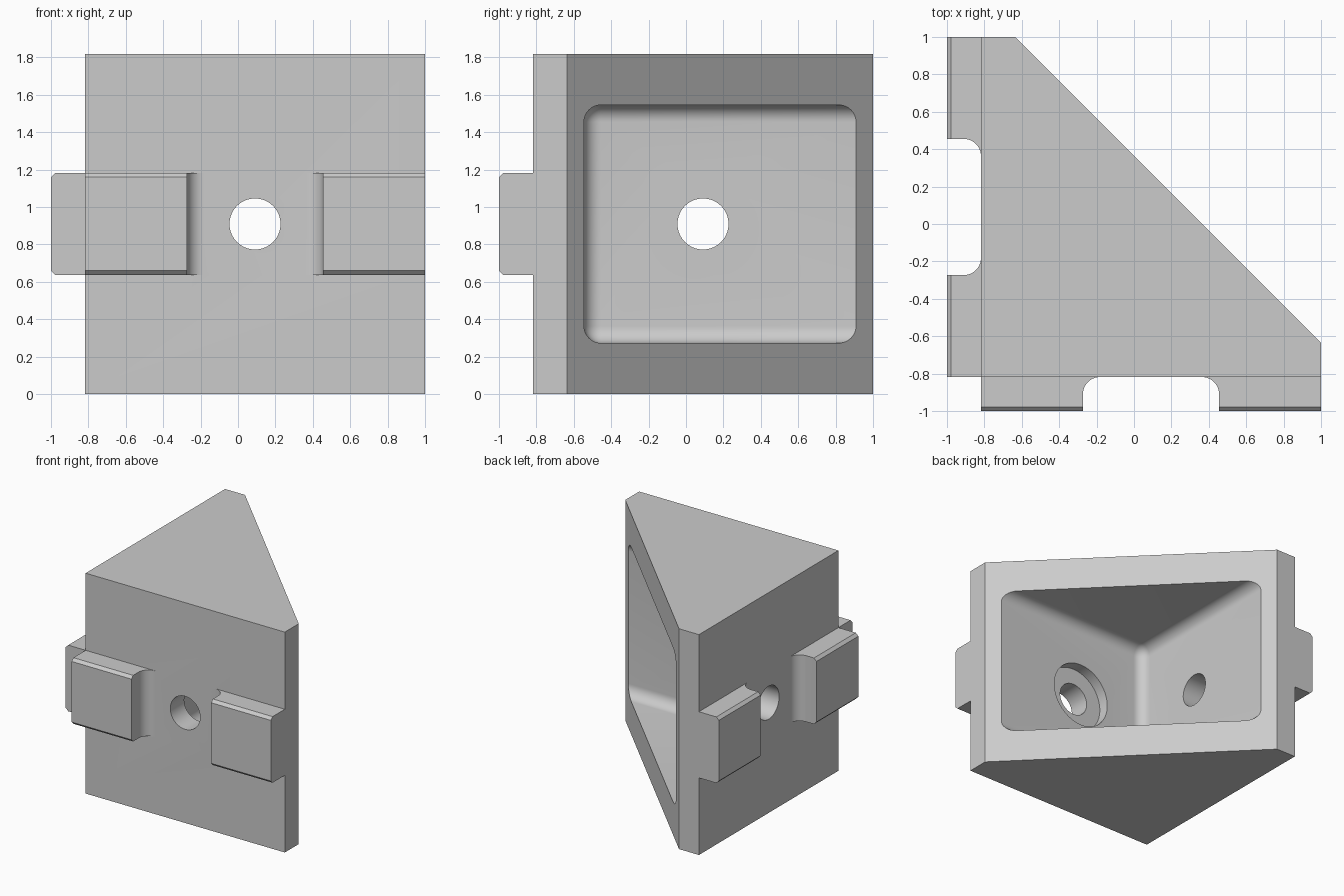
import bpy, bmesh, math
from mathutils import Matrix, Vector

cube = bpy.data.objects.get("Cube")
if cube:
    bpy.data.objects.remove(cube, do_unlink=True)

U = 2 / 22                 # base unit: every dimension is a multiple of it
WALL = -9 * U              # outer face of both walls
INNER = WALL + 3 * U       # pocket side of both walls
HEIGHT = 20 * U
MID = HEIGHT / 2
HOLE = U                   # hole position along each wall

grey = bpy.data.materials.new("light grey")
grey.use_nodes = True
colour = (0.6, 0.6, 0.6, 1)
grey.diffuse_color = colour
grey.node_tree.nodes["Principled BSDF"].inputs["Base Color"].default_value = colour

SWAP = Matrix(((0, 1, 0, 0), (1, 0, 0, 0), (0, 0, 1, 0), (0, 0, 0, 1)))


def finish(name, bm):
    bmesh.ops.recalc_face_normals(bm, faces=bm.faces[:])
    mesh = bpy.data.meshes.new(name)
    bm.to_mesh(mesh)
    bm.free()
    mesh.materials.append(grey)
    obj = bpy.data.objects.new(name, mesh)
    bpy.context.collection.objects.link(obj)
    return obj


def prism(outline, z0, z1):
    bm = bmesh.new()
    face = bm.faces.new([bm.verts.new((x, y, z0)) for x, y in outline])
    top = bmesh.ops.extrude_face_region(bm, geom=[face])["geom"]
    verts = [v for v in top if isinstance(v, bmesh.types.BMVert)]
    bmesh.ops.translate(bm, verts=verts, vec=(0, 0, z1 - z0))
    bmesh.ops.recalc_face_normals(bm, faces=bm.faces[:])
    return bm


def bevel_where(bm, test, size, segments):
    edges = [e for e in bm.edges if test(e.verts[0].co, e.verts[1].co)]
    bmesh.ops.bevel(bm, geom=edges, offset=size, offset_type='OFFSET',
                    segments=segments, profile=0.5, affect='EDGES')


def combine(target, tool, operation):
    mod = target.modifiers.new(tool.name, 'BOOLEAN')
    mod.operation = operation
    mod.solver = 'EXACT'
    mod.object = tool
    bpy.context.view_layer.objects.active = target
    bpy.ops.object.modifier_apply(modifier=mod.name)
    bpy.data.objects.remove(tool, do_unlink=True)


# Corner block with a diagonal back
block = finish("corner_bracket", prism(
    [(WALL, WALL), (1, WALL), (1, WALL + 2 * U), (WALL + 2 * U, 1), (WALL, 1)],
    0, HEIGHT))


# Triangular pocket with rounded inner edges
def pocket_edge(a, b):
    on_wall = any(abs(a[i] - INNER) + abs(b[i] - INNER) < 1e-4 for i in (0, 1))
    upright = abs(a.z - b.z) > 1e-4
    at_corner = abs(a.x - INNER) + abs(a.y - INNER) < 1e-4
    return on_wall and (at_corner or not upright)


pocket = prism([(INNER, INNER), (1.6, INNER), (INNER, 1.6)], 3 * U, HEIGHT - 3 * U)
bevel_where(pocket, pocket_edge, U, 10)
combine(block, finish("pocket_cutter", pocket), 'DIFFERENCE')


# Locating ribs: an end with a concave fillet at the root
def rib(start, end):
    """Profile runs from the flush outer end to the filleted inner end."""
    s = 1 if end > start else -1
    arc = [(end + s * U * (1 - math.cos(t)), WALL - U + U * math.sin(t))
           for t in (math.pi / 2 * i / 10 for i in range(11))]
    outline = [(start, WALL + U), (start, -1), (end, -1)] + arc
    outline.append((end + s * U, WALL + U))
    bm = prism(outline, MID - 3 * U, MID + 3 * U)
    bevel_where(bm, lambda a, b: a.y < -0.999 and b.y < -0.999
                and abs(a.x - b.x) > 0.1, 0.25 * U, 1)
    return bm


def bolt_cutter(radius, y0, y1):
    bm = bmesh.new()
    bmesh.ops.create_cone(bm, cap_ends=True, segments=64, radius1=radius,
                          radius2=radius, depth=y1 - y0)
    bm.transform(Matrix.Translation(Vector((HOLE, (y0 + y1) / 2, MID)))
                 @ Matrix.Rotation(math.pi / 2, 4, 'X'))
    return bm


# Same ribs and counterbored hole on both walls
for side, turn in (("front", Matrix.Identity(4)), ("right", SWAP)):
    parts = [("rib_a", rib(WALL, -3 * U), 'UNION'),
             ("rib_b", rib(1, 5 * U), 'UNION'),
             ("hole", bolt_cutter(1.5 * U, -1.1, INNER + U), 'DIFFERENCE'),
             ("counterbore", bolt_cutter(3 * U, INNER - U, INNER + U), 'DIFFERENCE')]
    for name, bm, operation in parts:
        bm.transform(turn)
        combine(block, finish(side + "_" + name, bm), operation)

# Smooth fillets and holes, sharp flats
bpy.ops.object.select_all(action='DESELECT')
block.select_set(True)
bpy.context.view_layer.objects.active = block
bpy.ops.object.shade_smooth_by_angle(angle=math.radians(20))
